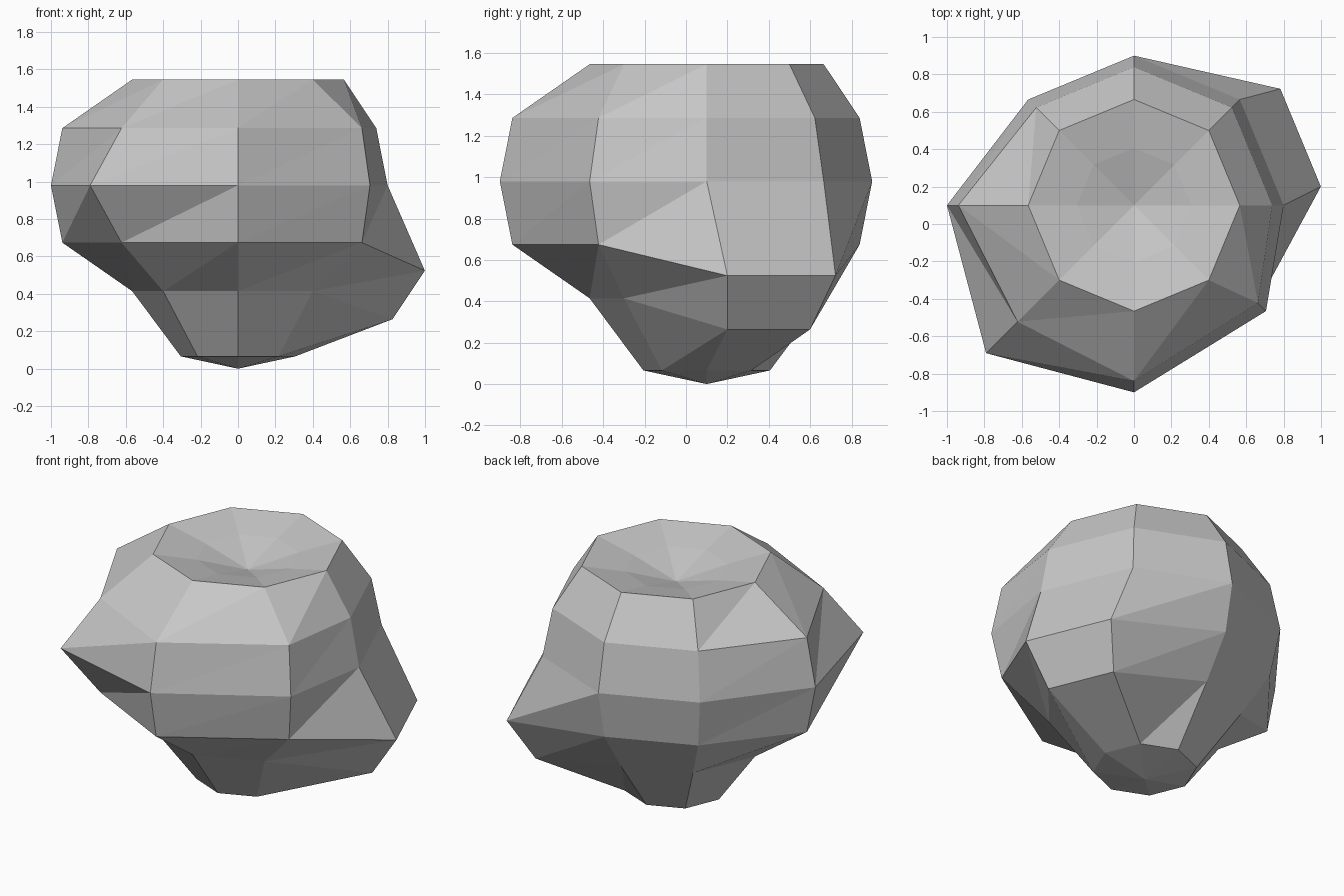
import bpy, bmesh
from math import sin, cos, pi
from mathutils import Vector

cube = bpy.data.objects.get("Cube")
if cube:
    bpy.data.objects.remove(cube, do_unlink=True)

# Base ball: eight sides and eight rings, sculpted by moving a few points
SIDES, RADIUS = 8, 0.8
CENTRE = Vector((0, 0.1, 0.98))
BACK_LEFT, LEFT, FRONT_RIGHT, RIGHT, FRONT, FRONT_LEFT = 1, 0, 5, 4, 6, 7


def bulge(ring, side):
    """Offset of one point from the plain ball."""
    if ring == 1:                        # lowered underside
        return Vector((0, 0, -0.175))
    if ring == 7:                        # sunken top
        return Vector((0, 0, -0.23))
    if side in (LEFT, BACK_LEFT) and ring in (2, 3):
        return Vector((0.26, 0.1, -0.15))    # low lump
    if ring in (3, 4, 5):
        if side == RIGHT:
            return Vector((-0.2, 0, 0))
        if side == FRONT:
            return Vector((0, -0.2, 0))
        if side == FRONT_LEFT:
            return Vector((0.14, 0, 0))
        if side == FRONT_RIGHT:              # pointed ridge
            push = -0.225 if ring == 4 else -0.1
            return Vector((push, push, 0))
    return Vector()


stone = bpy.data.materials.new("stone_grey")
stone.use_nodes = True
grey = (0.57, 0.57, 0.57, 1)
stone.diffuse_color = grey
stone.node_tree.nodes["Principled BSDF"].inputs["Base Color"].default_value = grey

# Rings from bottom to top
bm = bmesh.new()
rings = []
for r in range(1, 8):
    tilt, row = pi * r / 8, []
    for s in range(SIDES):
        turn = 2 * pi * s / SIDES
        p = Vector((sin(tilt) * cos(turn), sin(tilt) * sin(turn), -cos(tilt)))
        row.append(bm.verts.new(CENTRE + p * RADIUS + bulge(r, s)))
    rings.append(row)
bottom = bm.verts.new((0, 0.1, 0))
top = bm.verts.new((0, 0.1, 1.4))

# Triangles between rings, and fans at both ends
for s in range(SIDES):
    n = (s + 1) % SIDES
    for low, high in zip(rings, rings[1:]):
        bm.faces.new((low[s], low[n], high[n]))
        bm.faces.new((low[s], high[n], high[s]))
    bm.faces.new((bottom, rings[0][n], rings[0][s]))
    bm.faces.new((top, rings[-1][s], rings[-1][n]))

mesh = bpy.data.meshes.new("boulder")
bm.to_mesh(mesh)
bm.free()
mesh.materials.append(stone)
boulder = bpy.data.objects.new("boulder", mesh)
bpy.context.collection.objects.link(boulder)
